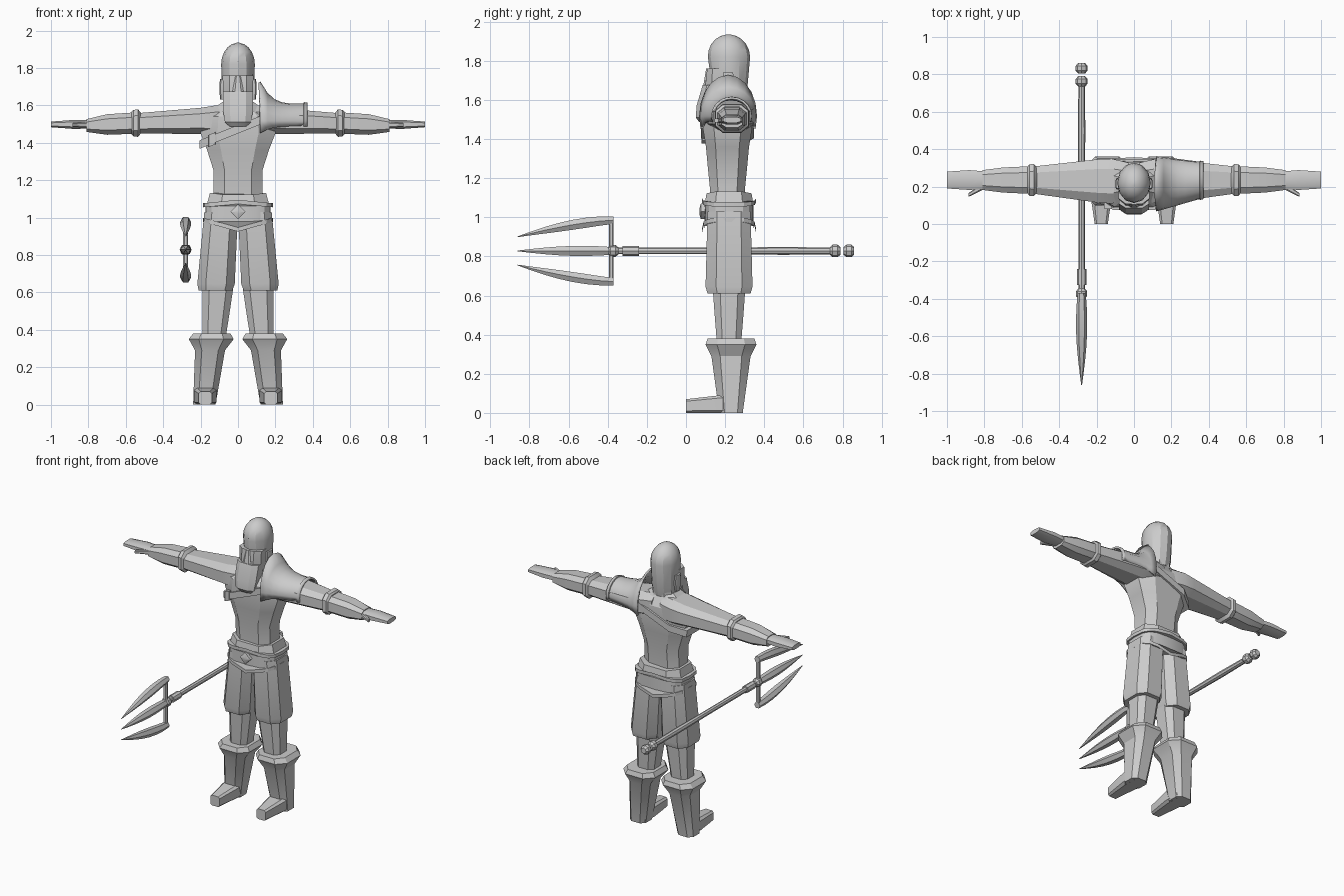
import bpy, bmesh, math
from mathutils import Vector

cube = bpy.data.objects.get("Cube")
if cube:
    bpy.data.objects.remove(cube, do_unlink=True)

clay = bpy.data.materials.new("light_grey")
clay.use_nodes = True
clay.diffuse_color = (.6, .6, .6, 1)
clay.node_tree.nodes["Principled BSDF"].inputs["Base Color"].default_value = clay.diffuse_color


def circle(sides, power=1):
    """Points around a unit circle; a power below one squares it off."""
    points = []
    for i in range(sides):
        angle = math.tau * i / sides
        c, s = math.cos(angle), math.sin(angle)
        points.append((math.copysign(abs(c) ** power, c), math.copysign(abs(s) ** power, s)))
    return points


def octagon(flat):
    """Unit square with chamfered corners; flat is half the length of a side."""
    return [(1, -flat), (1, flat), (flat, 1), (-flat, 1),
            (-1, flat), (-1, -flat), (-flat, -1), (flat, -1)]


box = octagon(.55)
round_bar = circle(8)


def loft(name, axis, centre, rings, shape=box, lean=(0, 0), mirror=False, bend=None, closed=True):
    """Skin rings (position, half width, half depth) along an axis.
    The centre drifts by lean from the first ring to the last."""
    bm = bmesh.new()
    start, length = rings[0][0], rings[-1][0] - rings[0][0]
    loops = []
    for position, half_a, half_b in rings:
        part = (position - start) / length
        loop = []
        for u, v in shape:
            co = [centre[0] + lean[0] * part + u * half_a,
                  centre[1] + lean[1] * part + v * half_b]
            co.insert("xyz".index(axis), position)
            loop.append(bm.verts.new(bend(Vector(co)) if bend else co))
        loops.append(loop)
    count = len(shape)
    for low, high in zip(loops, loops[1:]):
        for i in range(count if closed else count - 1):
            j = (i + 1) % count
            bm.faces.new((low[i], low[j], high[j], high[i]))
    if closed:
        bm.faces.new(loops[0])
        bm.faces.new(loops[-1])
    bmesh.ops.recalc_face_normals(bm, faces=bm.faces)
    mesh = bpy.data.meshes.new(name)
    bm.to_mesh(mesh)
    bm.free()
    mesh.materials.append(clay)
    obj = bpy.data.objects.new(name, mesh)
    bpy.context.collection.objects.link(obj)
    if mirror:
        obj.modifiers.new("mirror", 'MIRROR').use_mirror_merge = False
    bpy.ops.object.select_all(action='DESELECT')
    bpy.context.view_layer.objects.active = obj
    obj.select_set(True)
    bpy.ops.object.shade_smooth_by_angle(angle=math.radians(28))
    return obj


# Body landmarks
body_y = .22
arm_y = .235
arm_z = 1.505

# Boots: shaft with flared cuff, and a wedge foot
loft("boots", 'z', (.18, .23), [(0, .06, .06), (.29, .08, .1), (.35, .12, .13), (.38, .1, .12)],
     lean=(-.04, 0), mirror=True)
loft("feet", 'y', (.175, .035), [(0, .035, .035), (.17, .06, .045), (.27, .055, .05)],
     octagon(.7), lean=(0, .015), mirror=True)

# Legs and shorts
loft("lower_legs", 'z', (.13, body_y), [(.33, .06, .06), (.52, .075, .075), (.66, .085, .085)],
     lean=(-.025, 0), mirror=True)
loft("shorts", 'z', (.12, body_y), [(.61, .09, .11), (.645, .1, .12), (1.03, .09, .11)],
     lean=(-.03, 0), mirror=True)


# Belt: lens-shaped at front and back, with raised lips
def belt_curve(co):
    middle = max(0, 1 - abs(co.x) / .18)
    return co + Vector((0, 0, middle * (.018 if co.z > 1.03 else -.05)))


belt_shape = circle(16, .6)
loft("belt", 'z', (0, body_y), [(.99, .175, .125), (1.07, .175, .125)], belt_shape, bend=belt_curve)
for label, bottom in (("lower", .975), ("upper", 1.055)):
    loft(label + "_belt_lip", 'z', (0, body_y),
         [(bottom, .187, .137), (bottom + .022, .187, .137)], belt_shape, bend=belt_curve)
loft("waistband", 'z', (0, body_y), [(1.05, .165, .125), (1.11, .15, .115)],
     bend=lambda co: co + Vector((0, 0, abs(co.x) * .15)))
loft("buckle", 'y', (0, 1.03), [(.068, .012, .012), (.076, .04, .04), (.1, .04, .04)], circle(4))

# Torso and neck
loft("torso", 'z', (0, .212), [
    (1.06, .13, .09), (1.15, .13, .09), (1.25, .13, .1), (1.36, .165, .11),
    (1.45, .2, .125), (1.54, .19, .12), (1.62, .08, .07)])
loft("neck", 'z', (0, body_y), [(1.52, .075, .075), (1.7, .07, .075)])

# Arms, bracers and hands
loft("arms", 'x', (.228, 1.523), [(.03, .1, .08), (.12, .12, .08), (.2, .115, .07), (.56, .07, .053)],
     lean=(.007, -.02), mirror=True)
loft("bracer_cuffs", 'x', (arm_y, arm_z),
     [(.515, .06, .05), (.535, .086, .074), (.56, .084, .07), (.57, .07, .06)], mirror=True)
loft("bracers", 'x', (arm_y, arm_z), [(.55, .074, .057), (.7, .067, .055), (.81, .053, .034)],
     lean=(0, -.013), mirror=True)
loft("hands", 'x', (arm_y, 1.498), [(.78, .045, .022), (.88, .053, .024), (1, .045, .015)], mirror=True)
loft("thumbs", 'x', (.2, 1.495), [(.81, .018, .015), (.885, .01, .01)], lean=(-.045, 0), mirror=True)

# Helmet: straight sides closed by a rounded dome
dome = []
for step in range(6):
    angle = math.radians(17 * step)
    dome.append((1.82 + .115 * math.sin(angle), .09 * math.cos(angle), .108 * math.cos(angle)))
loft("helmet", 'z', (0, .225), [(1.6, .07, .075), (1.66, .085, .09)] + dome, circle(12), lean=(0, -.008))

# Face, nose, ears and beard
loft("face", 'z', (0, .17), [(1.58, .06, .07), (1.64, .08, .075), (1.76, .082, .062)])
loft("nose", 'z', (0, .108), [(1.67, .03, .02), (1.76, .015, .015)], lean=(0, .01))
loft("ears", 'z', (.085, .215), [(1.63, .01, .018), (1.68, .015, .03), (1.74, .012, .026)], mirror=True)
loft("beard", 'z', (0, .09), [(1.487, .045, .024), (1.51, .07, .045), (1.57, .08, .056), (1.675, .08, .05)],
     lean=(0, .045))

# Shoulder guard: arched shell on the left arm, sweeping up to a crest
arch = [(math.cos(a), math.sin(a)) for a in (math.pi * (i - 1) / 10 for i in range(13))]
sweep = []
for step in range(7):
    rest = 1 - step / 6
    sweep.append((.35 - .23 * rest, .1 + .048 * rest, .092 + .118 * rest ** 4))
rim = [(.352, .105, .1), (.372, .102, .097)]
guard = loft("shoulder_guard", 'x', (.215, 1.517), sweep + rim, arch, lean=(.02, 0), closed=False)
guard.modifiers.new("thickness", 'SOLIDIFY').thickness = .012


# Slanted chest strap with a small clasp
def slant(co):
    return co + Vector((0, 0, co.x * .4))


loft("chest_strap", 'z', (0, .212), [(1.45, .206, .136), (1.495, .207, .136)], bend=slant)
loft("strap_clasp", 'z', (-.14, .105), [(1.44, .02, .025), (1.505, .02, .025)], octagon(.8), bend=slant)

# Trident lying front to back on the right side
trident = (-.28, .828)
loft("trident_shaft", 'y', trident, [(-.38, .017, .017), (.2, .017, .017), (.5, .02, .02), (.76, .017, .017)],
     round_bar)
loft("trident_collar", 'y', trident, [(-.325, .025, .025), (-.24, .025, .025)], round_bar)
for label, back, radius in (("hub", -.345, .03), ("inner_knob", .79, .032), ("end_knob", .86, .032)):
    loft("trident_" + label, 'y', trident,
         [(back - offset, radius * size, radius * size)
          for offset, size in ((.055, .6), (.04, 1), (.015, 1), (0, .6))], round_bar)
loft("trident_crossbar", 'z', (trident[0], -.382), [(.66, .013, .012), (.996, .013, .012)])

# Three prongs: the outer two curve in toward the middle one
tip, root = -.862, -.37
blade = []
for step in range(8):
    part = step / 7
    radius = .002 + .028 * math.sin(math.pi * (.25 + .75 * part))
    blade.append((root + (tip - root) * part, radius, radius))
for label, side in (("upper", 1), ("middle", 0), ("lower", -1)):
    loft(label + "_prong", 'y', trident, blade, circle(6), bend=lambda co: co + Vector(
        (0, 0, side * (.157 - .085 * ((co.y - root) / (tip - root)) ** 1.5))))
